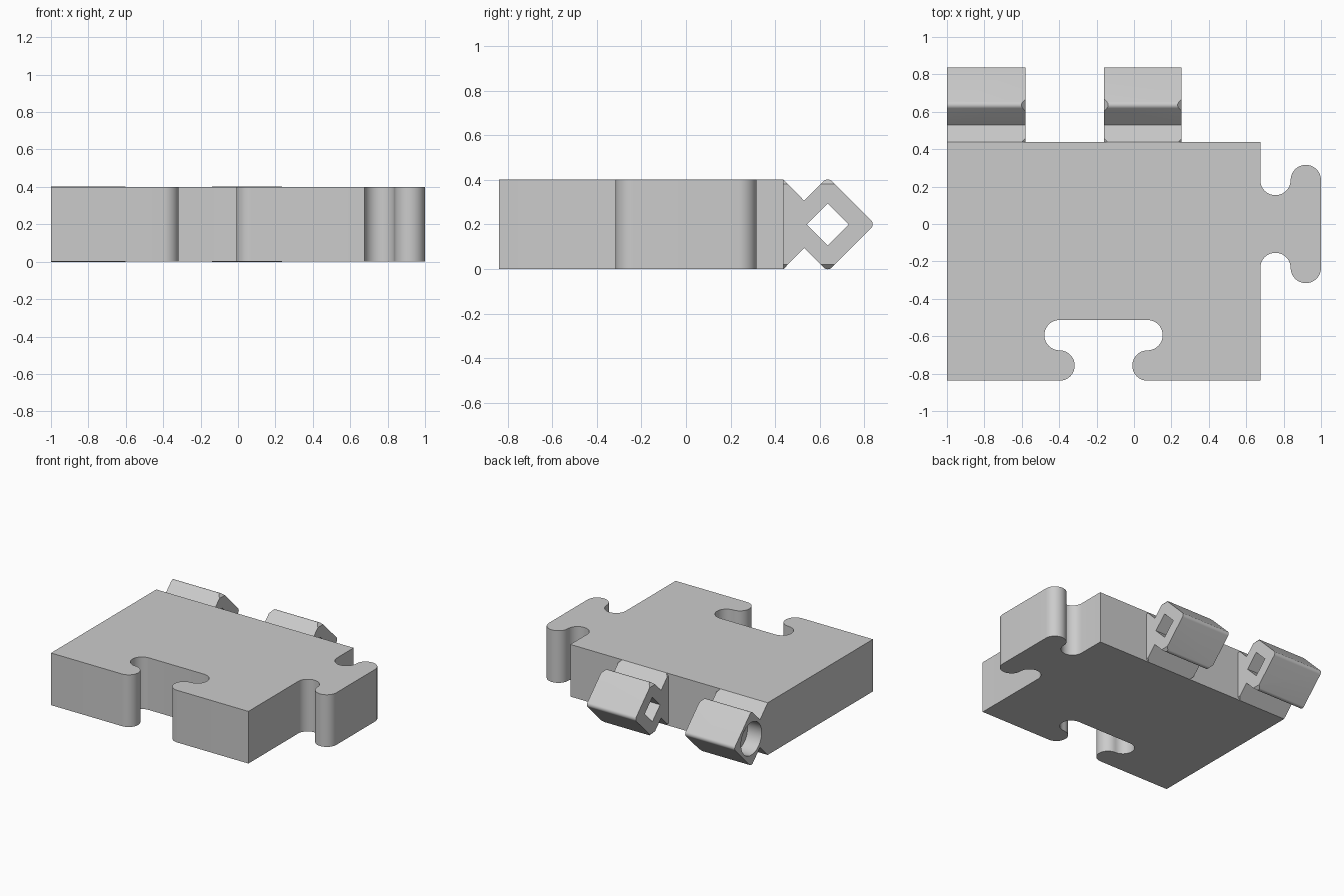
import bpy, bmesh
from math import sin, cos, pi, radians
from mathutils import Vector

default_cube = bpy.data.objects.get("Cube")
if default_cube:
    bpy.data.objects.remove(default_cube)

HEIGHT = 0.4
LEFT, RIGHT, FRONT, BACK = -1.0, 0.675, -0.838, 0.438
R, C = 0.0812, 0.235          # interlock arc radius and offset from its middle
AXIS_Y, AXIS_Z = 0.636, 0.2   # hinge axis

grey = bpy.data.materials.new("plain grey")
grey.use_nodes = True
grey.diffuse_color = (0.6, 0.6, 0.6, 1)
grey.node_tree.nodes["Principled BSDF"].inputs["Base Color"].default_value = (0.6, 0.6, 0.6, 1)


def arc(cx, cy, r, start, end, steps):
    """Points on an arc, angles in degrees."""
    angles = [radians(start + (end - start) * i / steps) for i in range(steps + 1)]
    return [(cx + r * cos(a), cy + r * sin(a)) for a in angles]


def prism(name, points, offset, chamfers=()):
    """Extrude a closed outline by offset; chamfers are (point, normal) cuts."""
    bm = bmesh.new()
    face = bm.faces.new([bm.verts.new(p) for p in points])
    grown = bmesh.ops.extrude_face_region(bm, geom=[face], use_keep_orig=True)
    verts = [g for g in grown["geom"] if isinstance(g, bmesh.types.BMVert)]
    bmesh.ops.translate(bm, vec=offset, verts=verts)
    for point, normal in chamfers:
        bmesh.ops.bisect_plane(bm, geom=bm.verts[:] + bm.edges[:] + bm.faces[:],
                               plane_co=point, plane_no=normal, clear_outer=True)
        bmesh.ops.holes_fill(bm, edges=[e for e in bm.edges if e.is_boundary])
    bmesh.ops.recalc_face_normals(bm, faces=bm.faces[:])
    mesh = bpy.data.meshes.new(name)
    bm.to_mesh(mesh)
    bm.free()
    mesh.materials.append(grey)
    obj = bpy.data.objects.new(name, mesh)
    bpy.context.collection.objects.link(obj)
    return obj


def activate(obj):
    bpy.ops.object.select_all(action='DESELECT')
    obj.select_set(True)
    bpy.context.view_layer.objects.active = obj


def smooth(obj):
    activate(obj)
    bpy.ops.object.shade_smooth_by_angle(angle=radians(30))


def cut(obj, cutter):
    cutter.hide_render = True
    mod = obj.modifiers.new("hole", 'BOOLEAN')
    mod.operation, mod.solver, mod.object = 'DIFFERENCE', 'EXACT', cutter
    activate(obj)
    bpy.ops.object.modifier_apply(modifier=mod.name)
    bpy.data.objects.remove(cutter)


# Plate: one interlock outline serves as both the side tab and the front socket
half = arc(C, R, R, 270, 90, 20) + arc(C, 3 * R, R, -90, 90, 20)[1:]
interlock = [(-u, v) for u, v in half] + half[::-1]
socket = [(-0.163 + u, FRONT + v) for u, v in interlock]
tab = [(RIGHT + v, u) for u, v in interlock]
outline = [(LEFT, FRONT)] + socket + [(RIGHT, FRONT)] + tab + [(RIGHT, BACK), (LEFT, BACK)]
smooth(prism("puzzle_plate", [(x, y, 0) for x, y in outline], Vector((0, 0, HEIGHT))))

# Hinge knuckle profile: rounded diamond on a tapering neck
SIZE, ROUND = 0.212, 0.025
inset = SIZE - ROUND * 2 ** 0.5
neck = 0.106
profile = [(BACK, 0), (AXIS_Y - neck, AXIS_Z - neck)]
for turn in (-90, 0, 90):
    a = radians(turn)
    profile += arc(AXIS_Y + inset * cos(a), AXIS_Z + inset * sin(a), ROUND,
                   turn - 45, turn + 45, 8)
profile += [(AXIS_Y - neck, AXIS_Z + neck), (BACK, HEIGHT)]


def ring(radius, sides):
    return arc(AXIS_Y, AXIS_Z, radius, 0, 360, sides)[:-1]


def knuckle(name, x0, x1, inner_ends, recess):
    # Small chamfers on the top and bottom corners of the free ends
    cuts = []
    for side in inner_ends:
        end = x1 if side > 0 else x0
        for up in (1, -1):
            z = AXIS_Z + up * AXIS_Z
            cuts.append(((end - side * 0.02, 0, z), Vector((side, 0, up)).normalized()))
    obj = prism(name, [(x0, y, z) for y, z in profile], Vector((x1 - x0, 0, 0)), cuts)
    # Diamond pin hole, with a round recess at the outer end
    cut(obj, prism("pin_cutter", [(x0 - 0.1, y, z) for y, z in ring(0.094, 4)],
                   Vector((x1 - x0 + 0.2, 0, 0))))
    if recess:
        cut(obj, prism("recess_cutter", [(x0 - 0.1, y, z) for y, z in ring(0.125, 48)],
                       Vector((0.1 + recess, 0, 0))))
    smooth(obj)


knuckle("outer_hinge_knuckle", LEFT, -0.58, (1,), 0.12)
knuckle("middle_hinge_knuckle", -0.16, 0.255, (-1, 1), 0)
